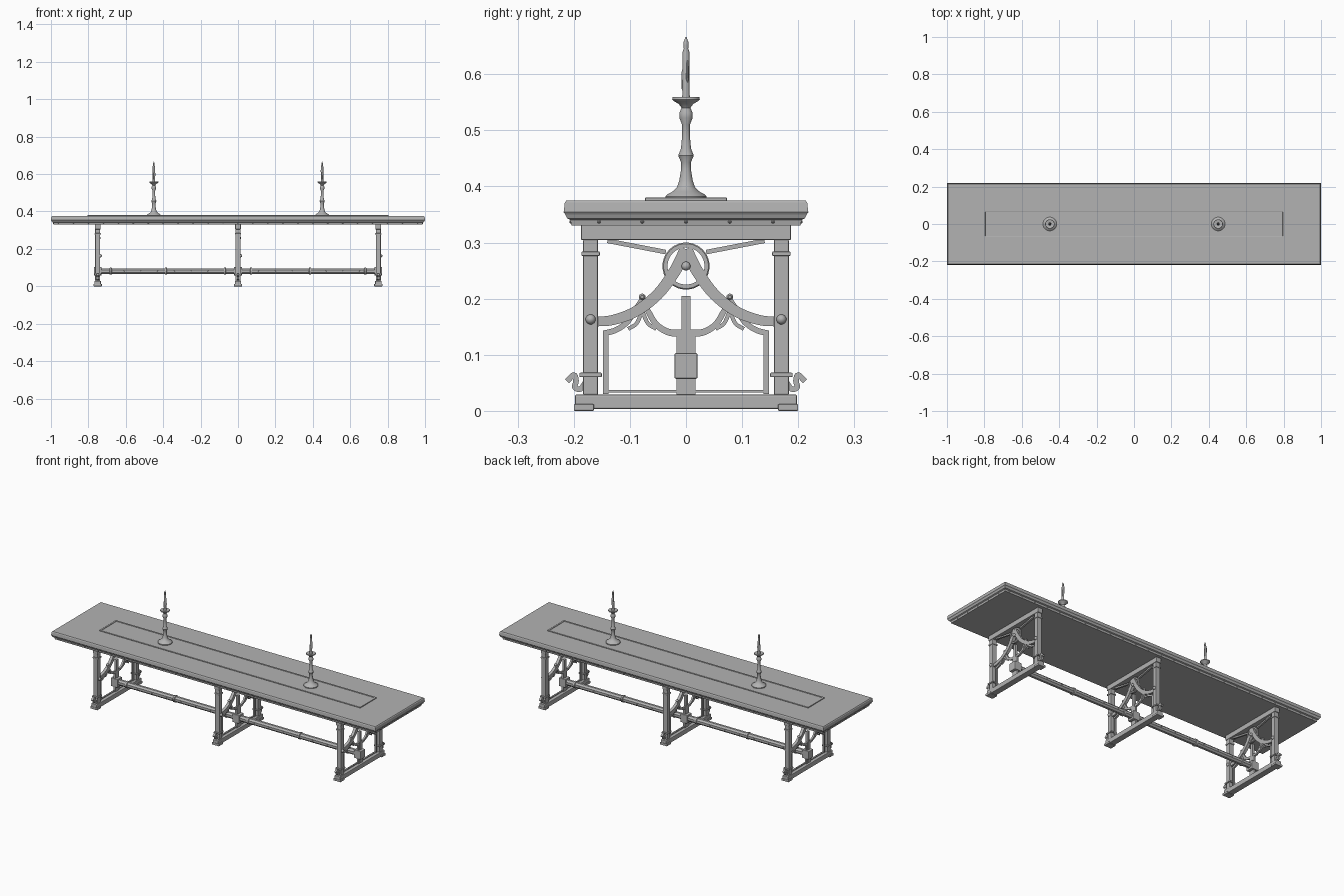
import bpy, bmesh, math
from mathutils import Vector

if "Cube" in bpy.data.objects:
    bpy.data.objects.remove(bpy.data.objects["Cube"])

grey = bpy.data.materials.new("plain grey")
grey.diffuse_color = (0.45, 0.45, 0.45, 1)
grey.use_nodes = True
grey.node_tree.nodes["Principled BSDF"].inputs["Base Color"].default_value = grey.diffuse_color


def finish(name, bm, bevel=0, smooth=False):
    bmesh.ops.recalc_face_normals(bm, faces=bm.faces[:])
    me = bpy.data.meshes.new(name)
    bm.to_mesh(me)
    bm.free()
    me.materials.append(grey)
    ob = bpy.data.objects.new(name, me)
    bpy.context.collection.objects.link(ob)
    if bevel:
        m = ob.modifiers.new("bevel", 'BEVEL')
        m.width, m.segments = bevel, 2
    if smooth:
        bpy.context.view_layer.objects.active = ob
        ob.select_set(True)
        bpy.ops.object.shade_smooth_by_angle(angle=math.radians(40))
        ob.select_set(False)
    return ob


def box(name, centre, size, bevel=0):
    bm = bmesh.new()
    bmesh.ops.create_cube(bm, size=1)
    for v in bm.verts:
        v.co = Vector(c + a * s for a, c, s in zip(v.co, centre, size))
    return finish(name, bm, bevel)


def lathe(name, profile, origin, axis='Z', steps=20):
    """Revolve (radius, height) points about an axis through origin."""
    bm = bmesh.new()
    rings = []
    for r, h in profile:
        ring = []
        for i in range(steps):
            a = math.tau * (i + 0.5) / steps
            p = (r * math.cos(a), r * math.sin(a), h)
            if axis == 'X':
                p = (p[2], p[0], p[1])
            ring.append(bm.verts.new(Vector(p) + Vector(origin)))
        rings.append(ring)
    for a, b in zip(rings, rings[1:]):
        for i in range(steps):
            j = (i + 1) % steps
            bm.faces.new((a[i], a[j], b[j], b[i]))
    bm.faces.new(rings[0])
    bm.faces.new(rings[-1])
    return finish(name, bm, smooth=True)


def spline(pts, n=5):
    """Smooth curve through the given points."""
    p = [Vector(q) for q in pts]
    p = [2 * p[0] - p[1]] + p + [2 * p[-1] - p[-2]]
    out = []
    for a, b, c, d in zip(p, p[1:], p[2:], p[3:]):
        for i in range(n):
            t = i / n
            out.append(0.5 * (2 * b + (c - a) * t + (2 * a - 5 * b + 4 * c - d) * t * t
                              + (3 * b - a - 3 * c + d) * t ** 3))
    return out + [p[-2]]


def ribbon(name, pts, width, depth, side=1, x=0, end_width=None):
    """Flat bar following a (y, z) path, with thickness along x."""
    path = spline(pts) if len(pts) > 2 else [Vector(q) for q in pts]
    end_width = width if end_width is None else end_width
    bm = bmesh.new()
    rows = []
    for i, p in enumerate(path):
        d = (path[min(i + 1, len(path) - 1)] - path[max(i - 1, 0)]).normalized()
        w = width + (end_width - width) * i / (len(path) - 1)
        n = Vector((-d.y, d.x)) * w / 2
        rows.append([bm.verts.new((x + sx * depth / 2, side * (p.x + k * n.x), p.y + k * n.y))
                     for sx, k in ((-1, -1), (1, -1), (1, 1), (-1, 1))])
    for a, b in zip(rows, rows[1:]):
        for i in range(4):
            j = (i + 1) % 4
            bm.faces.new((a[i], a[j], b[j], b[i]))
    bm.faces.new(rows[0])
    bm.faces.new(rows[-1])
    return finish(name, bm, smooth=True)


def dome(name, origin, r, h, axis='X'):
    prof = [(r * math.cos(t), h * math.sin(t)) for t in (0, 0.4, 0.8, 1.2, 1.5)]
    return lathe(name, [(r, -0.004)] + prof, origin, axis, 12)


# Tabletop: stacked rectangular outline with a moulded edge
bm = bmesh.new()
rings = []
for inset, z in ((0.014, 0.330), (0.012, 0.340), (0.006, 0.343), (0.003, 0.350),
                 (0.0, 0.354), (0.002, 0.371), (0.005, 0.375)):
    X, Y = 1.0 - inset, 0.218 - inset
    rings.append([bm.verts.new(p) for p in ((-X, -Y, z), (X, -Y, z), (X, Y, z), (-X, Y, z))])
for a, b in zip(rings, rings[1:]):
    for i in range(4):
        bm.faces.new((a[i], a[(i + 1) % 4], b[(i + 1) % 4], b[i]))
bm.faces.new(rings[0])
bm.faces.new(rings[-1])
finish("tabletop", bm)

# Studs under the table edge
bm = bmesh.new()
spots = [(s * 0.987, y) for s in (-1, 1) for y in (-0.155, -0.078, 0, 0.078, 0.155)]
spots += [(i * 0.08, s * 0.205) for s in (-1, 1) for i in range(-12, 13)]
for x, y in spots:
    g = bmesh.ops.create_icosphere(bm, subdivisions=1, radius=0.0035)
    bmesh.ops.translate(bm, verts=g['verts'], vec=(x, y, 0.337))
finish("edge_studs", bm, smooth=True)

# Inlaid runner with a raised border
box("runner_panel", (0, 0, 0.376), (1.59, 0.136, 0.003))
for s in (-1, 1):
    box("runner_long_border", (0, s * 0.069, 0.377), (1.61, 0.008, 0.006), 0.0015)
    box("runner_short_border", (s * 0.8, 0, 0.377), (0.010, 0.138, 0.006), 0.0015)

# Candlesticks
STICK = [(0.037, 0.376), (0.037, 0.382), (0.033, 0.386), (0.024, 0.391), (0.016, 0.399),
         (0.012, 0.411), (0.009, 0.430), (0.009, 0.443), (0.014, 0.455), (0.009, 0.468),
         (0.007, 0.490), (0.007, 0.510), (0.012, 0.522), (0.012, 0.531), (0.008, 0.540),
         (0.013, 0.547), (0.022, 0.552), (0.025, 0.555), (0.024, 0.559), (0.010, 0.556)]
CANDLE = [(0.008, 0.553), (0.0065, 0.565), (0.006, 0.640), (0.004, 0.646), (0.005, 0.651),
          (0.0045, 0.657), (0.001, 0.666)]
for x in (-0.45, 0.45):
    lathe("candlestick", STICK, (x, 0, 0))
    lathe("candle", CANDLE, (x, 0, 0), steps=12)
    for a, z in ((0.5, 0.605), (2.6, 0.625), (4.4, 0.59)):
        lathe("wax_drip", [(0.0005, -0.02), (0.003, -0.014), (0.002, 0.015), (0.0005, 0.02)],
              (x + 0.006 * math.cos(a), 0.006 * math.sin(a), z), steps=8)

# Trestle, built once at the centre and then copied to both ends
trestle = [
    box("top_beam", (0, 0, 0.318), (0.030, 0.374, 0.027), 0.002),
    box("foot_beam", (0, 0, 0.016), (0.034, 0.396, 0.026), 0.003),
    box("centre_post", (0, 0, 0.120), (0.014, 0.016, 0.170)),
    box("centre_post_base", (0, 0, 0.082), (0.011, 0.034, 0.106)),
    box("stretcher_block", (0, 0, 0.080), (0.042, 0.041, 0.046), 0.003),
    dome("crown_bolt", (0.009, 0, 0.258), 0.008, 0.007),
]

# Ring behind the crown of the arch
ro, ri = 0.042, 0.033
trestle.append(lathe("crown_ring", [(ri, -0.006), (ro - 0.002, -0.006), (ro, -0.004), (ro, 0.004),
                                    (ro - 0.002, 0.006), (ri, 0.006), (ri, -0.006)],
                     (0, 0, 0.258), 'X', 28))
# Open the middle of the ring by dropping its two end caps
me = trestle[-1].data
bm = bmesh.new()
bm.from_mesh(me)
bmesh.ops.delete(bm, geom=[f for f in bm.faces if len(f.verts) > 4], context='FACES_ONLY')
bm.to_mesh(me)
bm.free()

for s in (-1, 1):
    trestle += [
        box("post", (0, s * 0.170, 0.167), (0.027, 0.027, 0.278), 0.003),
        box("post_upper_band", (0, s * 0.170, 0.280), (0.033, 0.033, 0.008), 0.002),
        box("post_lower_band", (0, s * 0.170, 0.064), (0.036, 0.040, 0.008), 0.002),
        box("foot_pad", (0, s * 0.182, 0.006), (0.044, 0.036, 0.012), 0.002),
        dome("post_bolt", (0.0135, s * 0.170, 0.163), 0.009, 0.009),
        # Sweeping arch brace and straight struts
        ribbon("arch_brace", [(0, 0.288), (0.020, 0.249), (0.050, 0.208), (0.090, 0.177),
                              (0.130, 0.162), (0.160, 0.159)], 0.022, 0.016, s, end_width=0.017),
        ribbon("upper_strut", [(0.140, 0.303), (0.036, 0.283)], 0.008, 0.010, s),
        # Thin inner frame
        ribbon("frame_upright", [(0.143, 0.030), (0.143, 0.142)], 0.009, 0.008, s),
        ribbon("frame_sill", [(0.010, 0.035), (0.147, 0.035)], 0.004, 0.008, s),
        # Scrollwork joining frame, post and finial
        ribbon("outer_scroll", [(0.147, 0.138), (0.125, 0.144), (0.105, 0.158), (0.090, 0.180),
                                (0.078, 0.198)], 0.010, 0.010, s),
        ribbon("inner_scroll", [(0.005, 0.139), (0.030, 0.140), (0.052, 0.153), (0.066, 0.175),
                                (0.078, 0.198)], 0.013, 0.010, s, end_width=0.009),
        ribbon("scroll_left_leaf", [(0.078, 0.178), (0.068, 0.156), (0.053, 0.146)], 0.007, 0.009, s),
        ribbon("scroll_right_leaf", [(0.078, 0.178), (0.088, 0.156), (0.103, 0.146)], 0.007, 0.009, s),
        lathe("scroll_finial", [(0.003, -0.008), (0.006, -0.004), (0.006, 0.004), (0.003, 0.008)],
              (0, s * 0.078, 0.203), 'X', 12),
        # Curled hook outside the foot of each post
        ribbon("foot_hook", [(0.178, 0.052), (0.188, 0.039), (0.198, 0.042), (0.196, 0.054),
                             (0.200, 0.064), (0.212, 0.053)], 0.010, 0.012, s),
    ]
for x in (-0.75, 0.75):
    for ob in trestle:
        twin = ob.copy()
        twin.location.x = x
        bpy.context.collection.objects.link(twin)

# Long stretcher with collars and pegs
lathe("stretcher", [(0.016, -0.77), (0.016, 0.77)], (0, 0, 0.081), 'X', 8)
for x in (-0.68, -0.385, -0.07, 0.07, 0.385, 0.68):
    lathe("stretcher_collar", [(0.017, -0.006), (0.0195, -0.004), (0.0195, 0.004), (0.017, 0.006)],
          (x, 0, 0.081), 'X', 12)
bm = bmesh.new()
for i in range(-7, 8):
    for s in (-1, 1):
        g = bmesh.ops.create_icosphere(bm, subdivisions=1, radius=0.003)
        bmesh.ops.translate(bm, verts=g['verts'], vec=(i * 0.09 + 0.02, s * 0.0155, 0.081))
finish("stretcher_pegs", bm, smooth=True)
